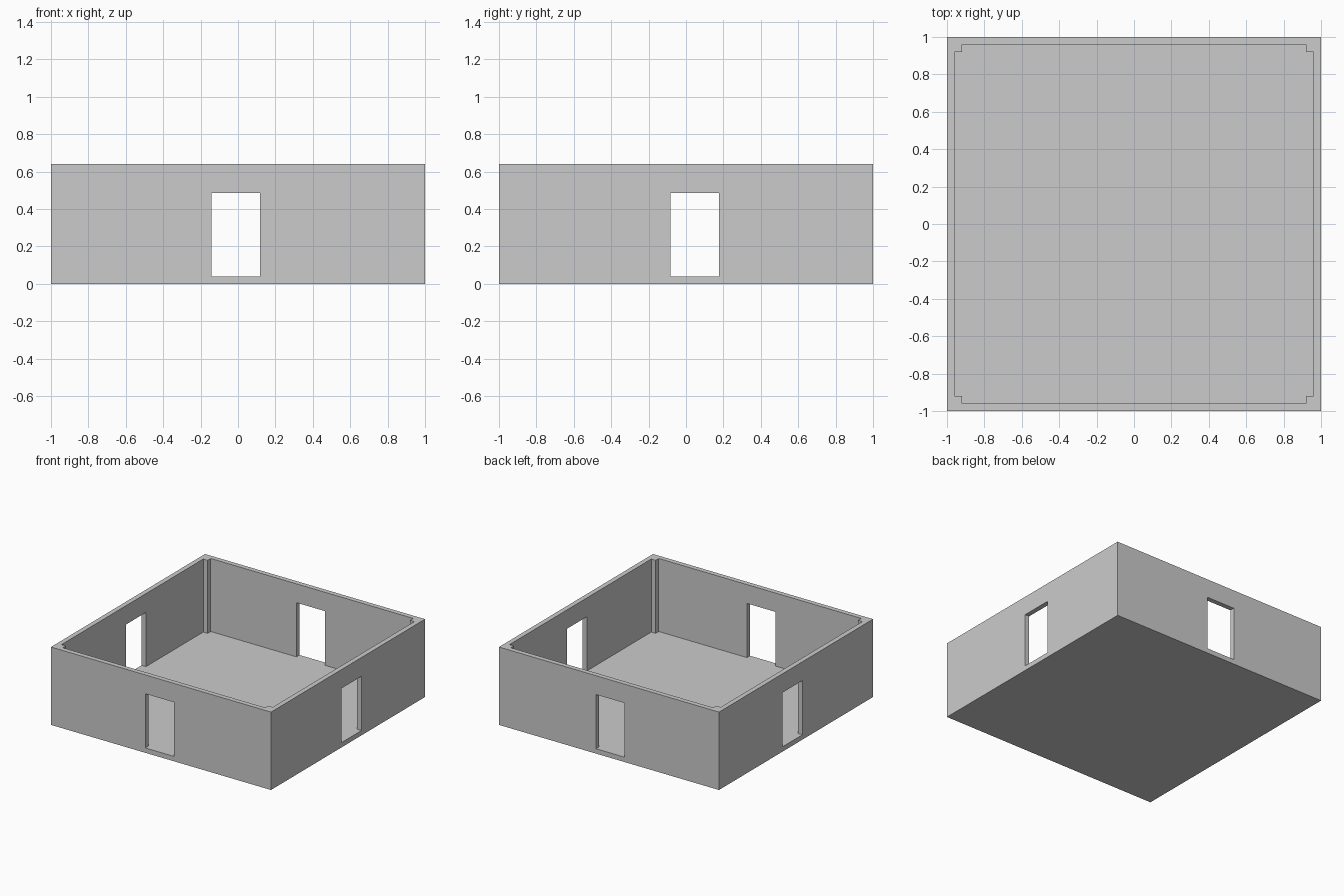
import bpy, bmesh

if "Cube" in bpy.data.objects:
    bpy.data.objects.remove(bpy.data.objects["Cube"])

H, T, P = 0.64, 0.04, 0.08      # height, wall/floor thickness, corner post size
DOOR_TOP = 0.485


def prism(name, points, z0, z1):
    """Solid made by extruding a plan outline from z0 to z1."""
    bm = bmesh.new()
    face = bm.faces.new([bm.verts.new((x, y, z0)) for x, y in points])
    top = bmesh.ops.extrude_face_region(bm, geom=[face])["geom"]
    verts = [v for v in top if isinstance(v, bmesh.types.BMVert)]
    bmesh.ops.translate(bm, verts=verts, vec=(0, 0, z1 - z0))
    bmesh.ops.recalc_face_normals(bm, faces=bm.faces)
    mesh = bpy.data.meshes.new(name)
    bm.to_mesh(mesh)
    bm.free()
    obj = bpy.data.objects.new(name, mesh)
    bpy.context.collection.objects.link(obj)
    return obj


def rect(x0, x1, y0, y1):
    return [(x0, y0), (x1, y0), (x1, y1), (x0, y1)]


def cut(target, cutter):
    mod = target.modifiers.new(cutter.name, 'BOOLEAN')
    mod.operation = 'DIFFERENCE'
    mod.solver = 'EXACT'
    mod.object = cutter
    bpy.context.view_layer.objects.active = target
    bpy.ops.object.modifier_apply(modifier=mod.name)
    bpy.data.objects.remove(cutter)


# Solid block that becomes floor, walls and corner posts
room = prism("room_shell", rect(-1, 1, -1, 1), 0, H)

# Interior, notched at the corners to leave the posts
a, b = 1 - T, 1 - P
plan = [(a, -b), (a, b), (b, b), (b, a), (-b, a), (-b, b),
        (-a, b), (-a, -b), (-b, -b), (-b, -a), (b, -a), (b, -b)]
cut(room, prism("interior_cutter", plan, T, H + 0.2))

# Facing doorways, level with the floor
cut(room, prism("front_back_doors", rect(-0.142, 0.118, -1.2, 1.2), T, DOOR_TOP))
cut(room, prism("side_doors", rect(-1.2, 1.2, -0.084, 0.176), T, DOOR_TOP))
